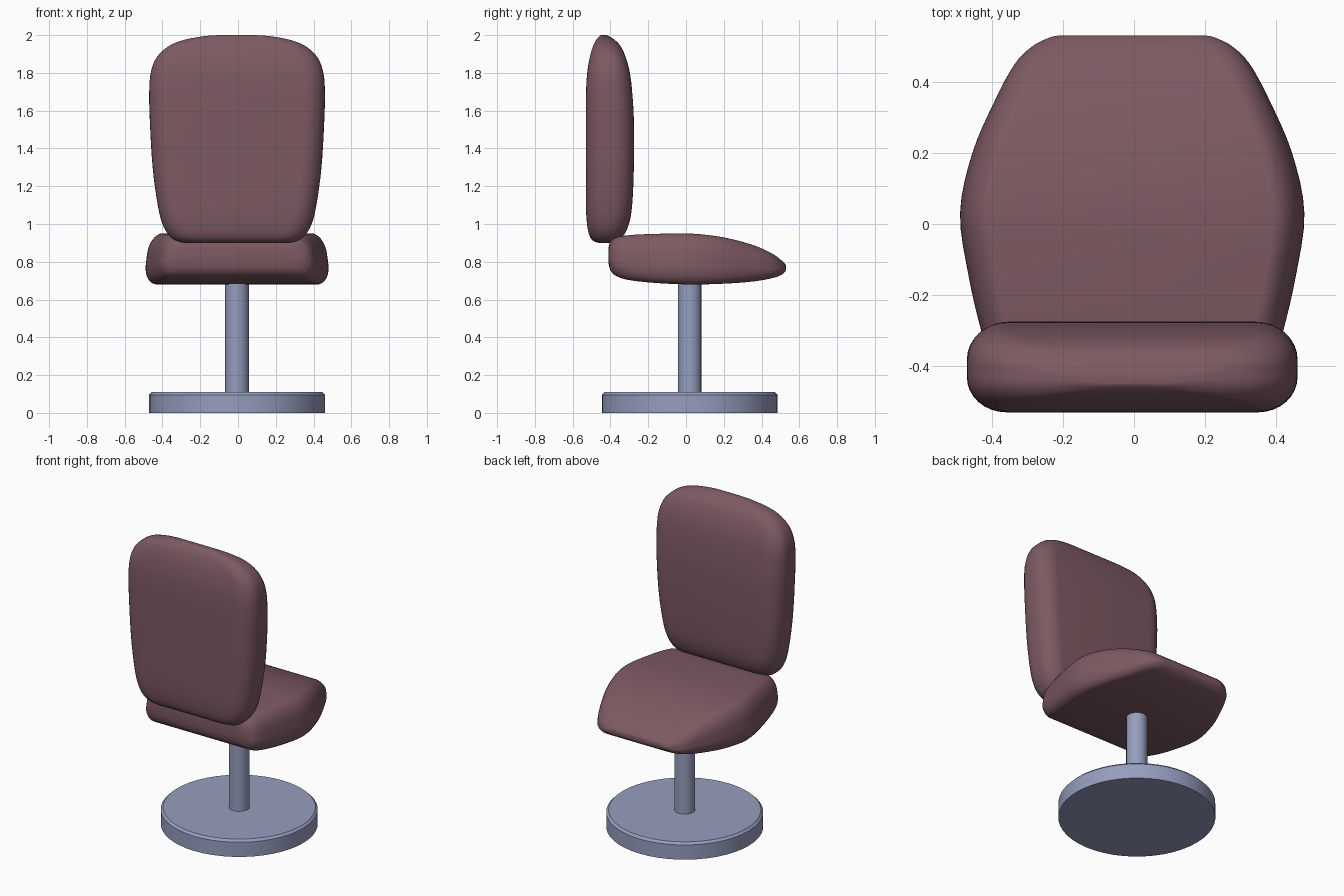
import bpy, bmesh, math
from mathutils import Vector

if "Cube" in bpy.data.objects:
    bpy.data.objects.remove(bpy.data.objects["Cube"])

CX = -0.005


def material(name, rgb):
    m = bpy.data.materials.new(name)
    m.diffuse_color = (*rgb, 1)
    m.use_nodes = True
    m.node_tree.nodes["Principled BSDF"].inputs["Base Color"].default_value = m.diffuse_color
    return m


maroon = material("maroon upholstery", (0.205, 0.102, 0.122))
steel = material("blue grey metal", (0.305, 0.342, 0.515))


def finish(name, bm, mat, angle):
    bmesh.ops.recalc_face_normals(bm, faces=bm.faces)
    me = bpy.data.meshes.new(name)
    bm.to_mesh(me)
    bm.free()
    me.materials.append(mat)
    ob = bpy.data.objects.new(name, me)
    bpy.context.collection.objects.link(ob)
    bpy.ops.object.select_all(action='DESELECT')
    ob.select_set(True)
    bpy.context.view_layer.objects.active = ob
    bpy.ops.object.shade_smooth_by_angle(angle=math.radians(angle))
    return ob


def smooth_rows(rows, steps=4):
    """Catmull-Rom interpolation of the section table."""
    out = []
    for i in range(len(rows) - 1):
        p = [Vector(rows[min(max(i + k, 0), len(rows) - 1)]) for k in (-1, 0, 1, 2)]
        for s in range(steps):
            t = s / steps
            out.append(0.5 * (2 * p[1] + (p[2] - p[0]) * t
                              + (2 * p[0] - 5 * p[1] + 4 * p[2] - p[3]) * t * t
                              + (3 * p[1] - p[0] - 3 * p[2] + p[3]) * t ** 3))
    return out + [Vector(rows[-1])]


def section(w, lo, hi, rx, taper):
    """Rounded rectangle in (x, v); taper narrows the upper side."""
    c, h = (lo + hi) / 2, (hi - lo) / 2
    rx = min(rx, w * 0.5)
    ry = h * 0.8
    pts = []
    for q, (sx, sv) in enumerate(((1, 1), (-1, 1), (-1, -1), (1, -1))):
        for k in range(9):
            a = math.pi / 2 * (q + k / 8)
            x = sx * (w - rx) + rx * math.cos(a)
            v = sv * (h - ry) + ry * math.sin(a)
            pts.append((x * (1 - taper * (v / h + 0.6)), c + v))
    return pts


def cushion(name, rows, rx, taper, place):
    """Loft rounded sections (position, half width, low, high)."""
    bm = bmesh.new()
    rings = [[bm.verts.new(place(x, v, r[0])) for x, v in section(r[1], r[2], r[3], rx, taper)]
             for r in smooth_rows(rows)]
    n = len(rings[0])
    for a, b in zip(rings, rings[1:]):
        for i in range(n):
            j = (i + 1) % n
            bm.faces.new((a[i], a[j], b[j], b[i]))
    bm.faces.new(rings[0])
    bm.faces.new(rings[-1])
    return finish(name, bm, maroon, 80)


# Backrest: sections stacked along z
cushion("backrest", [
    (0.90, 0.28, -0.46, -0.405), (0.91, 0.32, -0.49, -0.37), (0.94, 0.36, -0.512, -0.33),
    (1.00, 0.395, -0.524, -0.302), (1.10, 0.42, -0.53, -0.285), (1.30, 0.447, -0.53, -0.276),
    (1.55, 0.462, -0.53, -0.276), (1.70, 0.465, -0.529, -0.285), (1.80, 0.457, -0.523, -0.297),
    (1.88, 0.427, -0.51, -0.318), (1.94, 0.365, -0.493, -0.345), (1.975, 0.28, -0.475, -0.378),
    (1.995, 0.17, -0.458, -0.41), (2.0, 0.09, -0.45, -0.425)],
    0.11, 0.0, lambda x, v, t: (CX + x, v, t))

# Seat: sections along y
cushion("seat", [
    (-0.41, 0.33, 0.79, 0.875), (-0.40, 0.37, 0.755, 0.908), (-0.37, 0.405, 0.725, 0.928),
    (-0.30, 0.43, 0.703, 0.941), (-0.15, 0.465, 0.687, 0.948), (0.03, 0.49, 0.68, 0.949),
    (0.20, 0.455, 0.684, 0.929), (0.35, 0.39, 0.695, 0.89), (0.45, 0.335, 0.712, 0.847),
    (0.50, 0.285, 0.728, 0.812), (0.525, 0.235, 0.748, 0.788), (0.53, 0.21, 0.76, 0.776)],
    0.07, 0.035, lambda x, v, t: (CX + x, t, v))


def cylinder(name, r, z0, z1, sides, bevel=0.0):
    bm = bmesh.new()
    bmesh.ops.create_cone(bm, cap_ends=True, segments=sides, radius1=r, radius2=r, depth=z1 - z0)
    bmesh.ops.translate(bm, verts=bm.verts, vec=(CX, 0.02, (z0 + z1) / 2))
    if bevel:
        top = [e for e in bm.edges if all(v.co.z > z1 - 1e-4 for v in e.verts)]
        bmesh.ops.bevel(bm, geom=top, offset=bevel, segments=1, affect='EDGES')
    return finish(name, bm, steel, 30)


# Pedestal
cylinder("base_disc", 0.465, 0.0, 0.11, 48, 0.014)
cylinder("post", 0.063, 0.10, 0.72, 16)
